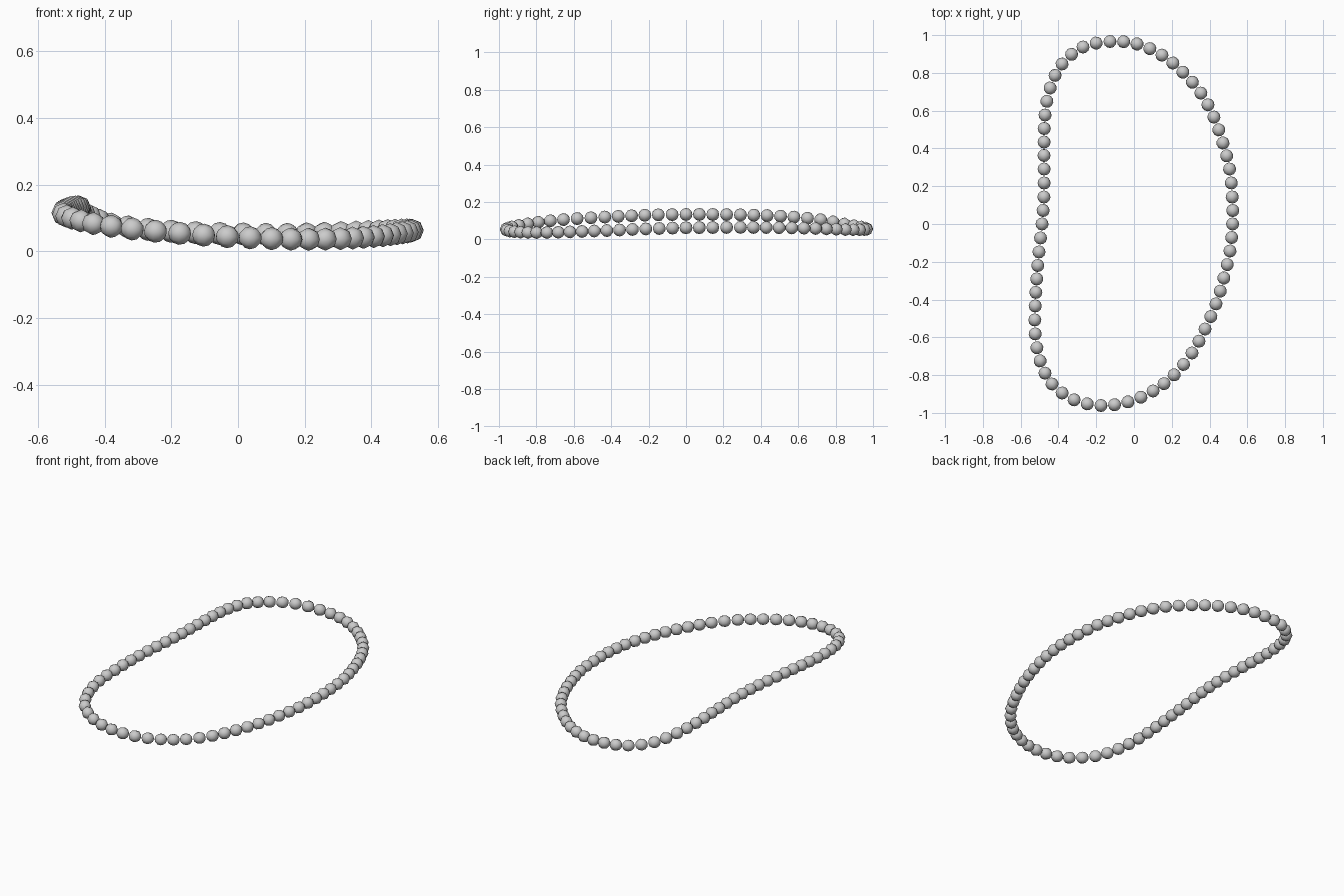
import bpy, bmesh
from mathutils import Vector, Matrix

R = 0.0345  # bead radius

# Closed strand path: the centre of every second bead
path = [Vector(p) for p in (
    (.522, 0, .062), (.520, .143, .063), (.506, .291, .064), (.471, .429, .063),
    (.423, .566, .061), (.354, .693, .058), (.259, .804, .054), (.148, .894, .051),
    (.016, .953, .052), (-.127, .966, .056), (-.270, .937, .066), (-.381, .847, .082),
    (-.444, .720, .105), (-.471, .577, .119), (-.476, .434, .127), (-.476, .291, .131),
    (-.477, .143, .133), (-.487, 0, .133), (-.503, -.148, .131), (-.515, -.291, .126),
    (-.523, -.434, .119), (-.523, -.582, .111), (-.497, -.725, .099), (-.434, -.847, .083),
    (-.317, -.931, .067), (-.175, -.961, .054), (-.032, -.942, .044), (.101, -.884, .038),
    (.212, -.799, .036), (.307, -.683, .038), (.376, -.556, .042), (.434, -.423, .047),
    (.476, -.286, .053), (.508, -.143, .058))]

# Fill in the bead between each pair with a smooth cubic midpoint
n = len(path)
centres = []
for i in range(n):
    a, b, c, d = (path[(i + k) % n] for k in (-1, 0, 1, 2))
    centres += [b, (9 * (b + c) - a - d) / 16]

# Low-poly beads, pole axis along the strand
bm = bmesh.new()
m = len(centres)
for i, c in enumerate(centres):
    tangent = centres[(i + 1) % m] - centres[i - 1]
    turn = tangent.to_track_quat('Z', 'Y').to_matrix().to_4x4()
    bmesh.ops.create_uvsphere(bm, u_segments=8, v_segments=6, radius=R,
                              matrix=Matrix.Translation(c) @ turn)
for f in bm.faces:
    f.smooth = True
mesh = bpy.data.meshes.new("bead_strand")
bm.to_mesh(mesh)
bm.free()
bpy.context.collection.objects.link(bpy.data.objects.new("bead_strand", mesh))
